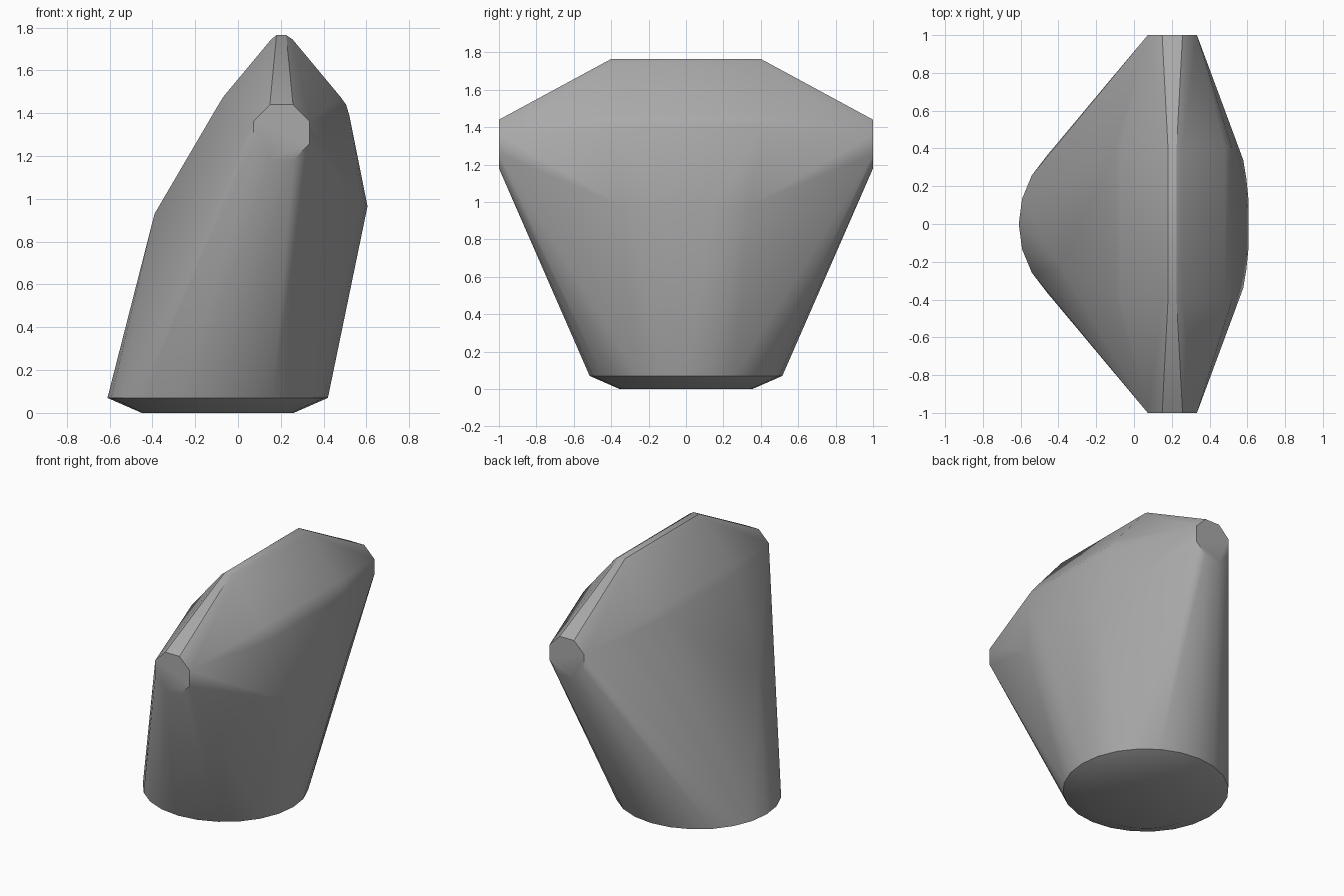
import bpy, bmesh, math

cube = bpy.data.objects.get("Cube")
if cube:
    bpy.data.objects.remove(cube, do_unlink=True)

# Plain grey finish
grey = bpy.data.materials.new("plain_grey")
grey.use_nodes = True
colour = (0.4, 0.4, 0.4, 1)
grey.diffuse_color = colour
grey.node_tree.nodes["Principled BSDF"].inputs["Base Color"].default_value = colour

points = []


def ring(cx, radius, z, sides=24):
    """Horizontal circle of points for the base."""
    for i in range(sides):
        a = math.tau * i / sides
        points.append((cx + radius * math.cos(a), radius * math.sin(a), z))


def both_sides(profile, y):
    """Place an x-z profile at the front and the back."""
    for x, z in profile:
        points.extend([(x, -y, z), (x, y, z)])


# Base: round foot with a shallow chamfer
ring(-0.095, 0.355, 0)
ring(-0.095, 0.515, 0.07)

# Octagonal end caps at front and back
cap = []
for i in range(8):
    a = math.radians(22.5 + 45 * i)
    cap.append((0.203 + 0.141 * math.cos(a), 1.31 + 0.141 * math.sin(a)))
both_sides(cap, 1.0)

# Rounded ridge and shoulders
both_sides([(0.155, 1.745), (0.18, 1.765), (0.225, 1.765), (0.255, 1.745),
            (-0.07, 1.475), (-0.10, 1.425),
            (0.48, 1.475), (0.505, 1.44), (0.52, 1.39)], 0.4)

# Bulge on the +x side
both_sides([(0.605, 0.965)], 0.14)
both_sides([(0.595, 0.968)], 0.24)
both_sides([(0.578, 0.98)], 0.34)

# Single corner on the -x side
points.append((-0.39, -0.22, 0.93))

# Wrap everything in one convex shell
bm = bmesh.new()
for p in points:
    bm.verts.new(p)
hull = bmesh.ops.convex_hull(bm, input=bm.verts)
loose = [v for v in bm.verts if not v.link_faces]
bmesh.ops.delete(bm, geom=loose, context='VERTS')
bmesh.ops.dissolve_limit(bm, angle_limit=math.radians(0.5),
                         verts=bm.verts, edges=bm.edges)
bmesh.ops.recalc_face_normals(bm, faces=bm.faces)
mesh = bpy.data.meshes.new("faceted_shell")
bm.to_mesh(mesh)
bm.free()
mesh.materials.append(grey)

shell = bpy.data.objects.new("faceted_shell", mesh)
bpy.context.collection.objects.link(shell)
bpy.ops.object.select_all(action='DESELECT')
shell.select_set(True)
bpy.context.view_layer.objects.active = shell
bpy.ops.object.shade_smooth_by_angle(angle=math.radians(30))
